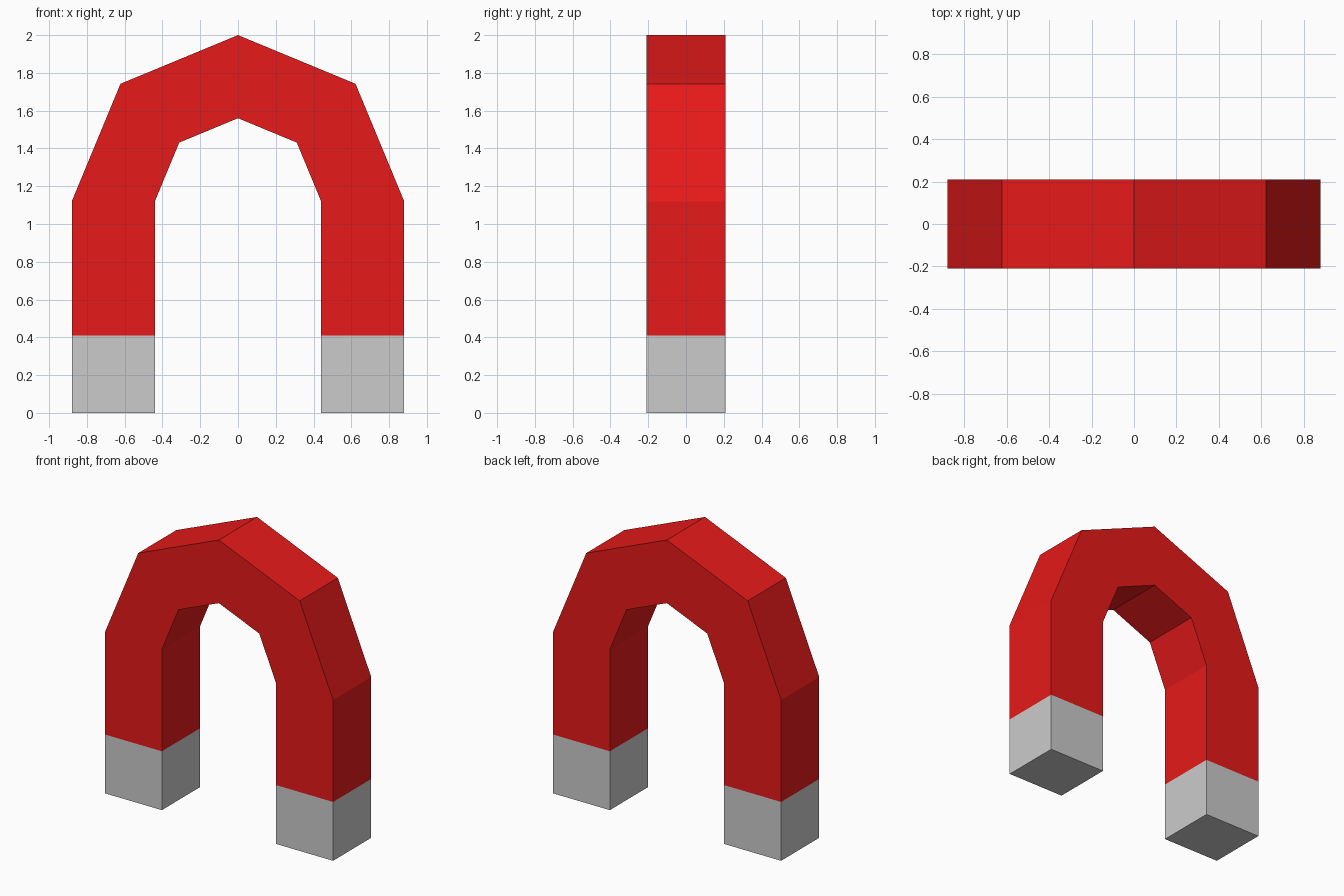
import bpy, bmesh, math

if "Cube" in bpy.data.objects:
    bpy.data.objects.remove(bpy.data.objects["Cube"])

OUTER, INNER, HALF_DEPTH = 0.88, 0.44, 0.21
SPRING_Z, TIP_Z = 1.12, 0.41


def sweep(name, stations, cap_start=False, material=None):
    """Skin a rectangular bar through (outer, inner) point pairs in the xz plane."""
    bm = bmesh.new()
    rings = []
    for (ox, oz), (ix, iz) in stations:
        rings.append([bm.verts.new(p) for p in (
            (ox, -HALF_DEPTH, oz), (ox, HALF_DEPTH, oz),
            (ix, HALF_DEPTH, iz), (ix, -HALF_DEPTH, iz))])
    for a, b in zip(rings, rings[1:]):
        for i in range(4):
            j = (i + 1) % 4
            bm.faces.new((a[i], a[j], b[j], b[i]))
    if cap_start:
        bm.faces.new(rings[0])
    bmesh.ops.recalc_face_normals(bm, faces=bm.faces)
    mesh = bpy.data.meshes.new(name)
    bm.to_mesh(mesh)
    bm.free()
    if material:
        mesh.materials.append(material)
    obj = bpy.data.objects.new(name, mesh)
    bpy.context.collection.objects.link(obj)
    return obj


def leg(side, z):
    return (side * OUTER, z), (side * INNER, z)


def arc(step):
    a = step * math.pi / 4
    return tuple((r * math.cos(a), SPRING_Z + r * math.sin(a)) for r in (OUTER, INNER))


red = bpy.data.materials.new("red_paint")
red.diffuse_color = (0.8, 0.01, 0.01, 1)
red.use_nodes = True
red.node_tree.nodes["Principled BSDF"].inputs["Base Color"].default_value = red.diffuse_color

# Red horseshoe: straight legs joined by a four-segment arch
sweep("magnet_body", [leg(1, TIP_Z)] + [arc(i) for i in range(5)] + [leg(-1, TIP_Z)],
      material=red)

# Bare metal pole tips
for side, label in ((1, "right"), (-1, "left")):
    sweep(f"{label}_pole_tip", [leg(side, 0), leg(side, TIP_Z)], cap_start=True)

# The open tubes share one seam; orient every face outward
for obj in bpy.context.collection.objects:
    bm = bmesh.new()
    bm.from_mesh(obj.data)
    bm.faces.ensure_lookup_table()
    front = next(f for f in bm.faces if f.calc_center_median().y < -HALF_DEPTH + 0.001)
    front.normal_update()
    if front.normal.y > 0:
        bmesh.ops.reverse_faces(bm, faces=bm.faces)
    bm.to_mesh(obj.data)
    bm.free()
